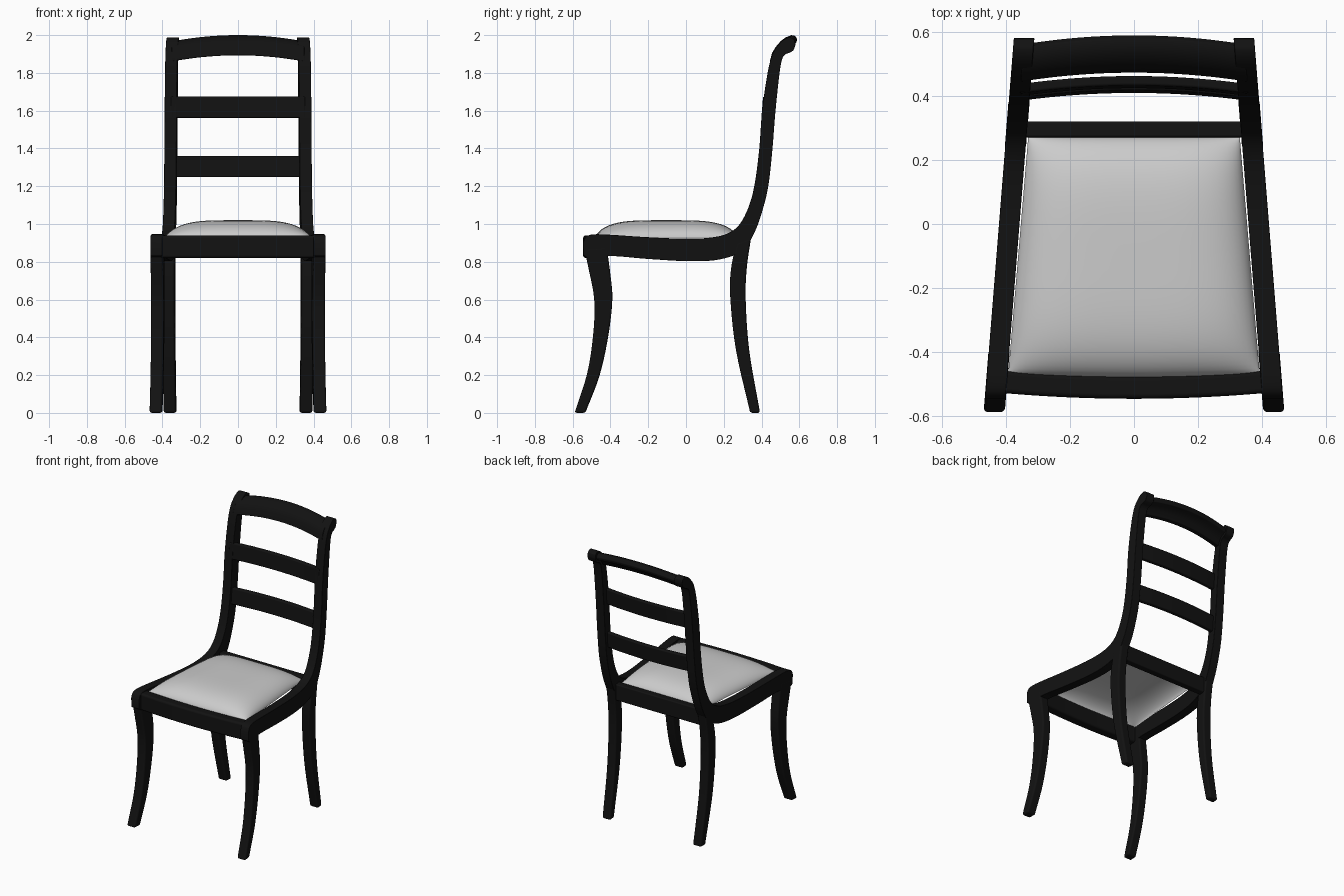
import bpy, bmesh
from mathutils import Vector

if "Cube" in bpy.data.objects:
    bpy.data.objects.remove(bpy.data.objects["Cube"])

black = bpy.data.materials.new("black_wood")
black.diffuse_color = (0.006, 0.006, 0.006, 1)
black.use_nodes = True
black.node_tree.nodes["Principled BSDF"].inputs["Base Color"].default_value = black.diffuse_color


def side_x(y):
    """Centre of the side frames in plan: they converge to the back."""
    return 0.389 - 0.08 * y


def smooth_points(pts, steps=5):
    """Catmull-Rom resampling of points of any dimension."""
    p = [Vector(q) for q in pts]
    p = [2 * p[0] - p[1]] + p + [2 * p[-1] - p[-2]]
    out = []
    for a, b, c, d in zip(p, p[1:], p[2:], p[3:]):
        for i in range(steps):
            t = i / steps
            out.append(0.5 * (2 * b + (c - a) * t + (2 * a - 5 * b + 4 * c - d) * t * t
                              + (3 * b - a - 3 * c + d) * t ** 3))
    return out + [p[-2]]


def finish(name, bm, mat=None, bevel=0.0, mirror=False):
    bmesh.ops.recalc_face_normals(bm, faces=bm.faces)
    for f in bm.faces:
        f.smooth = True
    me = bpy.data.meshes.new(name)
    bm.to_mesh(me)
    bm.free()
    ob = bpy.data.objects.new(name, me)
    bpy.context.collection.objects.link(ob)
    if mat:
        me.materials.append(mat)
    if mirror:
        ob.modifiers.new("mirror", 'MIRROR')
    if bevel:
        b = ob.modifiers.new("bevel", 'BEVEL')
        b.width, b.segments, b.harden_normals = bevel, 3, True
        b.limit_method, b.angle_limit = 'ANGLE', 0.8
    return ob


def loft(bm, rings):
    """Skin closed rings of equal length and cap both ends."""
    vs = [[bm.verts.new(c) for c in r] for r in rings]
    n = len(vs[0])
    for a, b in zip(vs, vs[1:]):
        for i in range(n):
            j = (i + 1) % n
            bm.faces.new((a[i], a[j], b[j], b[i]))
    bm.faces.new(vs[0])
    bm.faces.new(vs[-1])


def side_band(name, pairs, half):
    """Mirrored band; each pair is the two outline edges (y, z, y, z)."""
    bm = bmesh.new()
    rings = []
    for y1, z1, y2, z2 in smooth_points(pairs):
        rings.append([(side_x(y1) - half, y1, z1), (side_x(y1) + half, y1, z1),
                      (side_x(y2) + half, y2, z2), (side_x(y2) - half, y2, z2)])
    loft(bm, rings)
    finish(name, bm, black, 0.012, True)


def cross_rail(name, section, bow_y=0.0, bow_z=0.0, bevel=0.008):
    """Rail between the side frames, bowed towards its middle."""
    bm = bmesh.new()
    rings = []
    for i in range(25):
        t = i / 12 - 1
        k = 1 - t * t
        rings.append([(t * side_x(y), y + bow_y * k, z + bow_z * k) for y, z in section])
    loft(bm, rings)
    finish(name, bm, black, bevel)


# Side rails sweeping up into the back posts with a scrolled tip
side_band("side_rail_and_back_post", [
    (-0.545, 0.90, -0.543, 0.835), (-0.53, 0.932, -0.52, 0.822), (-0.49, 0.945, -0.47, 0.825),
    (-0.40, 0.943, -0.38, 0.83), (-0.20, 0.93, -0.20, 0.815), (0.0, 0.922, 0.02, 0.803),
    (0.13, 0.928, 0.18, 0.813), (0.22, 0.95, 0.30, 0.86), (0.285, 1.0, 0.365, 0.96),
    (0.335, 1.10, 0.41, 1.09), (0.365, 1.22, 0.437, 1.21), (0.388, 1.40, 0.457, 1.39),
    (0.403, 1.60, 0.473, 1.59), (0.432, 1.80, 0.494, 1.79), (0.458, 1.90, 0.508, 1.87),
    (0.49, 1.95, 0.525, 1.897), (0.52, 1.978, 0.55, 1.908), (0.55, 1.988, 0.568, 1.92),
    (0.575, 1.975, 0.58, 1.95)], 0.032)

# Sabre legs
side_band("front_leg", [
    (-0.54, 0.87, -0.42, 0.88), (-0.515, 0.76, -0.40, 0.73), (-0.486, 0.60, -0.39, 0.60),
    (-0.491, 0.42, -0.411, 0.41), (-0.523, 0.21, -0.457, 0.20), (-0.59, 0.0, -0.533, 0.0)], 0.033)
side_band("back_leg", [
    (0.265, 0.90, 0.345, 0.93), (0.237, 0.75, 0.322, 0.77), (0.235, 0.60, 0.316, 0.60),
    (0.265, 0.33, 0.335, 0.33), (0.34, 0.0, 0.392, 0.0)], 0.033)

# Seat rails
cross_rail("front_seat_rail", [(-0.525, 0.82), (-0.455, 0.82), (-0.455, 0.94), (-0.525, 0.94)],
           -0.02, bevel=0.015)
cross_rail("back_seat_rail", [(0.27, 0.83), (0.32, 0.83), (0.32, 0.945), (0.27, 0.945)])

# Back slats, slightly leaning with the posts
cross_rail("lower_back_slat", [(0.383, 1.248), (0.415, 1.248), (0.425, 1.36), (0.393, 1.36)], 0.025)
cross_rail("upper_back_slat", [(0.398, 1.562), (0.428, 1.562), (0.437, 1.675), (0.407, 1.675)], 0.025)

# Scrolled crest rail
cross_rail("crest_rail", [
    (0.443, 1.86), (0.455, 1.905), (0.473, 1.935), (0.50, 1.955), (0.53, 1.967), (0.55, 1.963),
    (0.561, 1.945), (0.555, 1.925), (0.535, 1.918), (0.512, 1.908), (0.495, 1.89), (0.478, 1.86)],
    0.028, 0.033, 0.004)

# Padded seat: a thin domed sheet set between the rails
bm = bmesh.new()
N = 32
grid = []
for j in range(N + 1):
    row = []
    for i in range(N + 1):
        u, v = (1.5 * s - 0.5 * s ** 3 for s in (2 * i / N - 1, 2 * j / N - 1))
        y = -0.098 + 0.368 * v - 0.012 * (1 - u * u) * (1 - v) / 2
        dome = (max(0, 1 - u ** 4) * max(0, 1 - v ** 4)) ** 0.6
        row.append(bm.verts.new((u * (0.361 - 0.031 * v), y, 0.928 + 0.092 * dome)))
    grid.append(row)
for a, b in zip(grid, grid[1:]):
    for i in range(N):
        bm.faces.new((a[i], a[i + 1], b[i + 1], b[i]))
finish("seat_cushion", bm)
